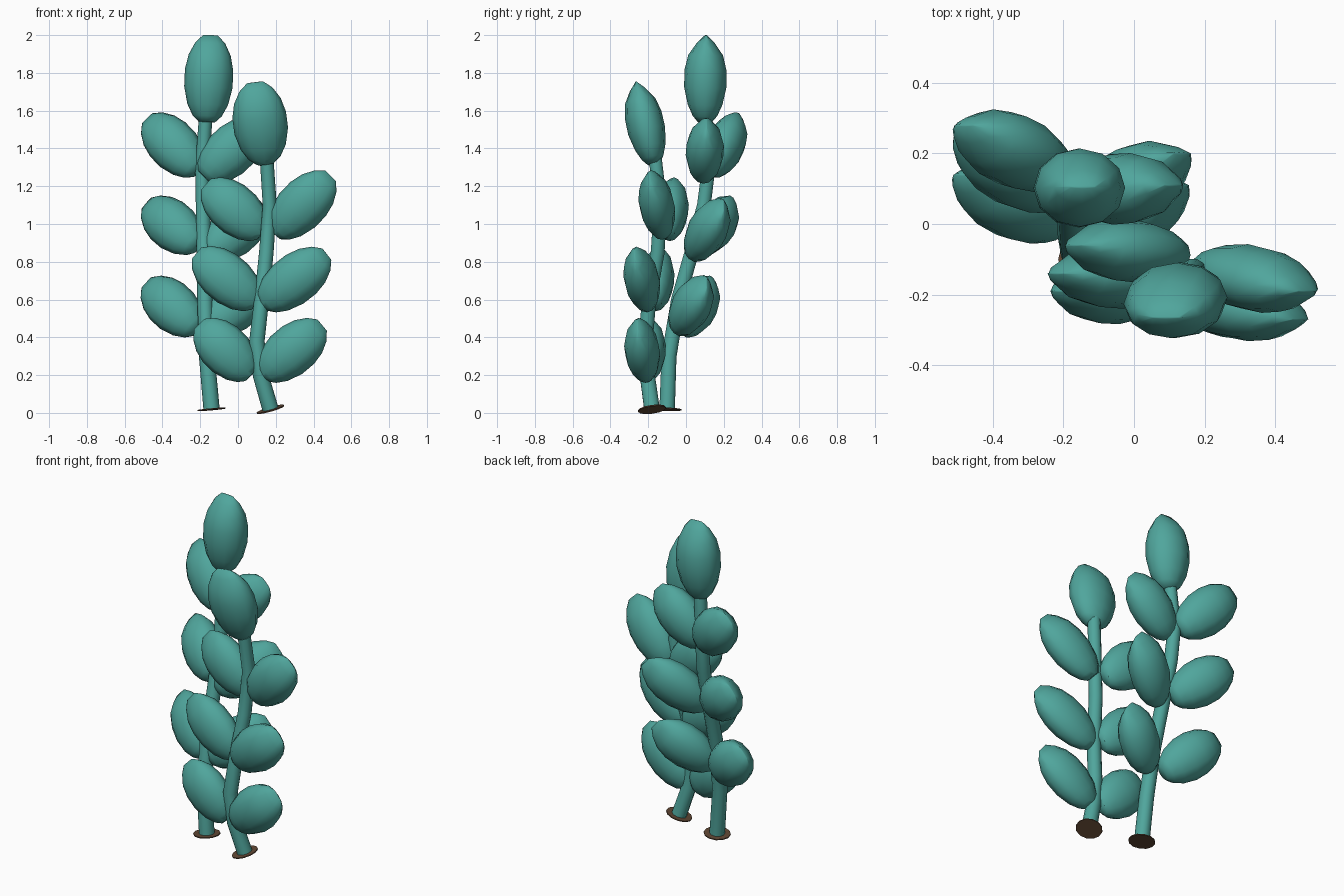
import bpy
import bmesh
from math import cos, sin, tau
from mathutils import Vector

if "Cube" in bpy.data.objects:
    bpy.data.objects.remove(bpy.data.objects["Cube"])


def material(name, rgb):
    mat = bpy.data.materials.new(name)
    mat.use_nodes = True
    mat.diffuse_color = (*rgb, 1)
    mat.node_tree.nodes["Principled BSDF"].inputs["Base Color"].default_value = (*rgb, 1)
    return mat


teal = material("teal leaf", (0.08, 0.38, 0.335))
brown = material("brown cut end", (0.12, 0.065, 0.035))


def loft(name, rings, mat):
    """Skin a list of point rings and close both ends."""
    bm = bmesh.new()
    loops = [[bm.verts.new(p) for p in ring] for ring in rings]
    count = len(loops[0])
    for low, high in zip(loops, loops[1:]):
        for i in range(count):
            j = (i + 1) % count
            bm.faces.new((low[i], low[j], high[j], high[i]))
    bm.faces.new(loops[0][::-1])
    bm.faces.new(loops[-1])
    bmesh.ops.recalc_face_normals(bm, faces=bm.faces)
    mesh = bpy.data.meshes.new(name)
    bm.to_mesh(mesh)
    bm.free()
    mesh.materials.append(mat)
    obj = bpy.data.objects.new(name, mesh)
    bpy.context.collection.objects.link(obj)
    bpy.ops.object.select_all(action="DESELECT")
    obj.select_set(True)
    bpy.context.view_layer.objects.active = obj
    bpy.ops.object.shade_smooth_by_angle(angle=0.9)
    return obj


def ring(center, axis, wide, thick, sides):
    """Ellipse across an axis, thin towards the front and back."""
    normal = Vector((0, 1, 0))
    normal = (normal - axis * normal.dot(axis)).normalized()
    side = axis.cross(normal)
    return [center + side * wide * cos(tau * i / sides) + normal * thick * sin(tau * i / sides)
            for i in range(sides)]


# Plump leaf outline: position along the leaf, width, thickness; wedge-shaped tip
OUTLINE = [(0, .34, .34), (.07, .6, .58), (.2, .84, .82), (.4, 1, 1), (.6, 1, .99),
           (.77, .87, .82), (.91, .62, .42), (1, .3, .04)]


def leaf(name, base, tip, wide=.13, thick=.1):
    base, tip = Vector(base), Vector(tip)
    axis = (tip - base).normalized()
    loft(name, [ring(base.lerp(tip, t), axis, wide * w, thick * h, 12)
                for t, w, h in OUTLINE], teal)


def stem(name, points):
    points = [Vector(p) for p in points]
    rings = []
    for i, p in enumerate(points):
        axis = (points[min(i + 1, len(points) - 1)] - points[max(i - 1, 0)]).normalized()
        radius = .043 - .007 * i / (len(points) - 1)
        rings.append(ring(p, axis, radius, radius, 10))
    loft(name, rings, teal)
    # Thin disc at the foot, square to the stem
    axis = (points[1] - points[0]).normalized()
    loft(name + "_foot", [ring(points[0] + axis * h, axis, .075, .075, 12)
                          for h in (-.003, .003)], brown)


# Stems
stem("back_stem", [(-.14, -.1, .019), (-.165, -.09, .3), (-.175, -.04, .6), (-.18, .03, .85),
                   (-.185, .095, 1.1), (-.19, .12, 1.3), (-.17, .105, 1.58)])
stem("front_stem", [(.172, -.18, .019), (.12, -.205, .2), (.1, -.215, .38), (.125, -.195, .6),
                    (.15, -.15, .85), (.168, -.135, 1.1), (.15, -.165, 1.37)])

# Crown leaves
leaf("back_crown_leaf", (-.165, .1, 1.54), (-.145, .105, 2.0), .128, .112)
leaf("front_crown_leaf", (.145, -.17, 1.32), (.09, -.265, 1.75), .143, .1)

# Paired leaves up the back stem
for level, right, left in (
    ("low", ((-.215, -.01, .44), (-.485, .14, .69)), ((-.15, -.05, .45), (.13, .11, .69))),
    ("middle", ((-.215, .07, .88), (-.485, .25, 1.11)), ((-.155, .03, .84), (.135, .2, 1.1))),
    ("high", ((-.21, .14, 1.28), (-.48, .28, 1.56)), ((-.18, .09, 1.25), (.11, .11, 1.53))),
):
    leaf("back_right_leaf_" + level, *right)
    leaf("back_left_leaf_" + level, *left)

# Paired leaves up the front stem
for level, right, left in (
    ("low", ((.07, -.2, .2), (-.205, -.19, .47)), ((.13, -.21, .2), (.445, -.255, .465))),
    ("middle", ((.1, -.16, .58), (-.22, -.14, .845)), ((.13, -.2, .575), (.47, -.27, .84))),
    ("high", ((.13, -.09, .95), (-.17, -.06, 1.21)), ((.195, -.12, .95), (.49, -.19, 1.255))),
):
    leaf("front_right_leaf_" + level, *right, thick=.088)
    leaf("front_left_leaf_" + level, *left, thick=.092)
